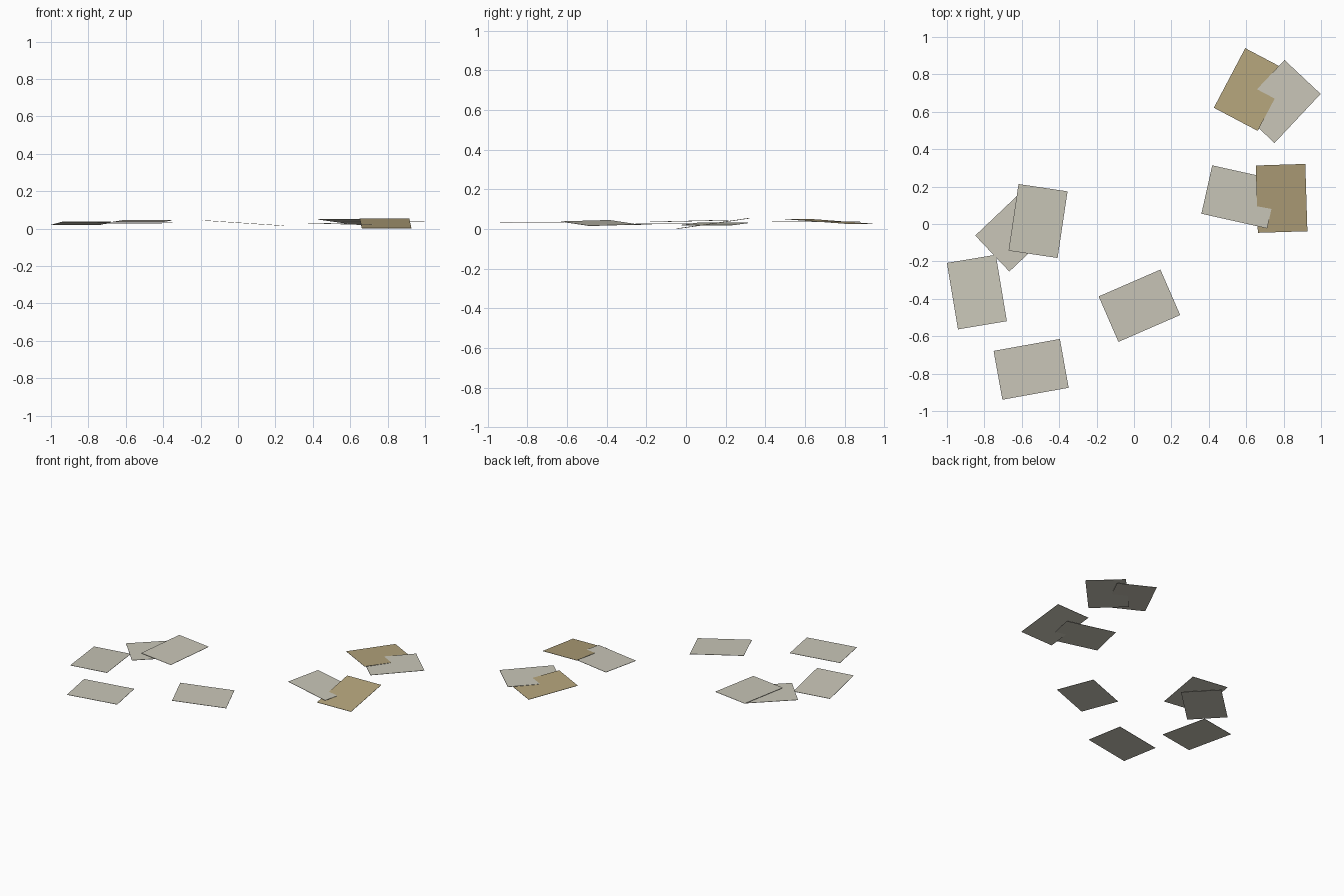
import bpy, bmesh, math
from mathutils import Vector

if "Cube" in bpy.data.objects:
    bpy.data.objects.remove(bpy.data.objects["Cube"])


def material(name, rgb):
    m = bpy.data.materials.new(name)
    m.diffuse_color = (*rgb, 1)
    m.use_nodes = True
    m.node_tree.nodes["Principled BSDF"].inputs["Base Color"].default_value = m.diffuse_color
    return m


grey = material("grey paper", (0.585, 0.565, 0.48))
tan = material("tan paper", (0.455, 0.37, 0.20))

LONG, SHORT, THICK = 0.360, 0.265, 0.002


def sheet(name, cx, cy, cz, angle, slope_long, slope_short, top):
    """One loose sheet: centre, heading of its long side, rise along each side."""
    a = math.radians(angle)
    u = Vector((math.cos(a), math.sin(a), slope_long)) * LONG / 2
    v = Vector((-math.sin(a), math.cos(a), slope_short)) * SHORT / 2
    c = Vector((cx, cy, cz))
    n = Vector((0, 0, THICK / 2))
    ring = ((-1, -1), (1, -1), (1, 1), (-1, 1))
    bm = bmesh.new()
    up = [bm.verts.new(c + u * i + v * j + n) for i, j in ring]
    low = [bm.verts.new(c + u * i + v * j - n) for i, j in ring]
    bm.faces.new(up).material_index = 1      # only the printed top is coloured
    bm.faces.new(low[::-1])
    for i in range(4):
        k = (i + 1) % 4
        bm.faces.new((low[i], low[k], up[k], up[i]))
    mesh = bpy.data.meshes.new(name)
    bm.to_mesh(mesh)
    bm.free()
    mesh.materials.append(grey)
    mesh.materials.append(top)
    bpy.context.collection.objects.link(bpy.data.objects.new(name, mesh))


# back right pair, crossing each other
sheet("back_tan_sheet", 0.628, 0.719, 0.038, 62.2, -0.067, 0, tan)
sheet("back_grey_sheet", 0.778, 0.655, 0.037, 46.8, 0, 0, grey)
# right pair, crossing each other
sheet("right_grey_sheet", 0.565, 0.145, 0.025, -12.6, -0.03, 0, grey)
sheet("right_tan_sheet", 0.789, 0.137, 0.0275, 91.8, 0.145, 0, tan)
# left overlapping pair
sheet("left_upper_sheet", -0.513, 0.016, 0.040, 81.5, 0.024, 0, grey)
sheet("left_lower_sheet", -0.627, -0.034, 0.027, 43.5, 0, 0, grey)
# single sheets
sheet("far_left_sheet", -0.840, -0.364, 0.028, -80.5, 0.045, 0, grey)
sheet("front_sheet", -0.550, -0.777, 0.032, 10.2, 0, 0, grey)
sheet("middle_sheet", 0.029, -0.437, 0.030, 23.5, -0.06, 0.026, grey)
